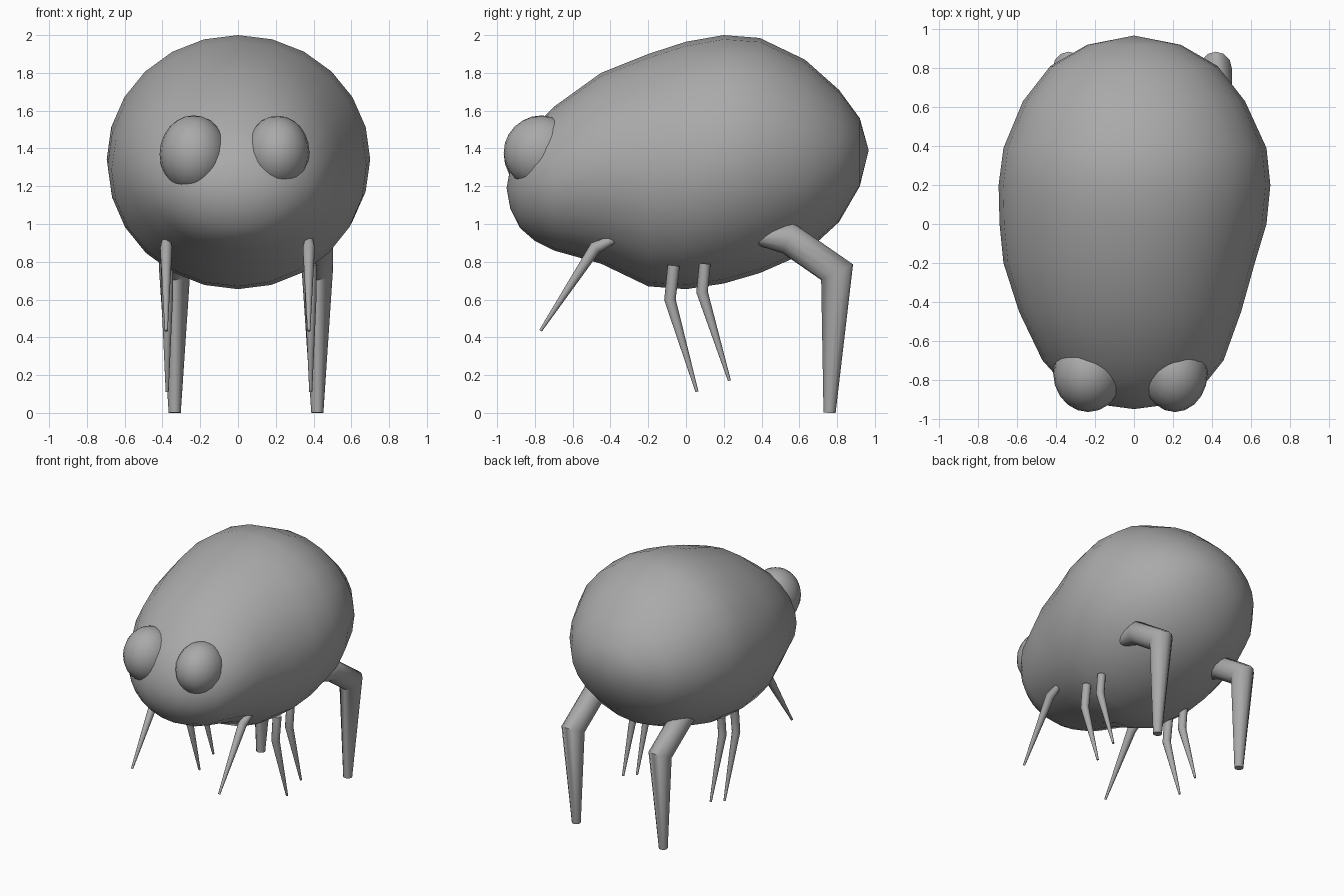
import bpy, bmesh, math
from mathutils import Vector

if "Cube" in bpy.data.objects:
    bpy.data.objects.remove(bpy.data.objects["Cube"])

grey = bpy.data.materials.new("grey")
grey.diffuse_color = (0.4, 0.4, 0.4, 1)
grey.use_nodes = True
grey.node_tree.nodes["Principled BSDF"].inputs["Base Color"].default_value = grey.diffuse_color


def finish(name, bm, angle=60):
    bmesh.ops.recalc_face_normals(bm, faces=bm.faces)
    me = bpy.data.meshes.new(name)
    bm.to_mesh(me)
    bm.free()
    me.materials.append(grey)
    ob = bpy.data.objects.new(name, me)
    bpy.context.collection.objects.link(ob)
    bpy.context.view_layer.objects.active = ob
    ob.select_set(True)
    bpy.ops.object.shade_smooth_by_angle(angle=math.radians(angle))
    ob.select_set(False)
    return ob


def bridge(bm, rings):
    for a, b in zip(rings, rings[1:]):
        n = len(a)
        for i in range(n):
            bm.faces.new((a[i], a[(i + 1) % n], b[(i + 1) % n], b[i]))


# Body: oval sections along y (y, bottom, top, left half width, right half width)
sections = [
    (-0.93, 1.08, 1.30, 0.15, 0.15), (-0.88, 0.98, 1.43, 0.28, 0.28),
    (-0.80, 0.91, 1.52, 0.38, 0.38), (-0.70, 0.86, 1.62, 0.47, 0.46),
    (-0.45, 0.79, 1.80, 0.59, 0.55), (-0.20, 0.67, 1.90, 0.67, 0.62),
    (0.00, 0.655, 1.965, 0.69, 0.68), (0.20, 0.685, 2.0, 0.695, 0.70),
    (0.39, 0.74, 1.985, 0.67, 0.68), (0.63, 0.845, 1.87, 0.57, 0.57),
    (0.81, 1.01, 1.71, 0.43, 0.43), (0.92, 1.20, 1.56, 0.24, 0.24)]
N = 24
bm = bmesh.new()
rings = []
for y, zb, zt, wl, wr in sections:
    ring = []
    for i in range(N):
        a = 2 * math.pi * i / N
        c = math.cos(a)
        ring.append(bm.verts.new((c * (wr if c > 0 else wl), y,
                                  (zb + zt) / 2 + math.sin(a) * (zt - zb) / 2)))
    rings.append(ring)
bridge(bm, rings)
for ring, tip in ((rings[0], (0, -0.95, 1.19)), (rings[-1], (0, 0.967, 1.39))):
    t = bm.verts.new(tip)
    for i in range(N):
        bm.faces.new((ring[i], ring[(i + 1) % N], t))
finish("body", bm, 80)

# Bulging eyes
for name, loc, size in (("left_eye", (-0.235, -0.765, 1.37), (0.18, 0.2, 0.205)),
                        ("right_eye", (0.21, -0.765, 1.38), (0.168, 0.2, 0.193))):
    bm = bmesh.new()
    bmesh.ops.create_uvsphere(bm, u_segments=20, v_segments=12, radius=1)
    for v in bm.verts:
        v.co = Vector([l + s * c for l, s, c in zip(loc, size, v.co)])
    finish(name, bm, 80)


def leg(name, x, path, sides=12):
    """Tapered bent tube in the plane at x; path holds (y, z, radius)."""
    bm = bmesh.new()
    pts = [Vector((x, y, z)) for y, z, r in path]
    side = Vector((1, 0, 0))
    rings = []
    for k, p in enumerate(pts):
        d_in = (p - pts[k - 1]).normalized() if k else None
        d_out = (pts[k + 1] - p).normalized() if k < len(pts) - 1 else None
        t = ((d_in or d_out) + (d_out or d_in)).normalized()
        miter = 1 / max(0.6, t.dot(d_in or d_out))
        up = side.cross(t)
        r = path[k][2]
        rings.append([bm.verts.new(p + r * (side * math.cos(a) + up * math.sin(a) * miter))
                      for a in (2 * math.pi * i / sides for i in range(sides))])
    bridge(bm, rings)
    bm.faces.new(rings[0])
    bm.faces.new(rings[-1])
    finish(name, bm, 50)


# Legs on both sides: (name, left x, right x, path)
legs = [
    ("front_leg", -0.38, 0.375,
     [(-0.36, 0.93, 0.02), (-0.48, 0.875, 0.032), (-0.77, 0.435, 0.008)]),
    ("second_leg", -0.375, 0.385,
     [(-0.065, 0.78, 0.032), (-0.085, 0.6, 0.03), (0.058, 0.112, 0.008)]),
    ("third_leg", -0.375, 0.385,
     [(0.1, 0.79, 0.03), (0.085, 0.64, 0.03), (0.23, 0.17, 0.008)]),
    ("hind_leg", -0.335, 0.42,
     [(0.36, 0.935, 0.04), (0.54, 0.925, 0.082), (0.80, 0.745, 0.082), (0.76, 0.0, 0.032)])]
for name, lx, rx, path in legs:
    leg("left_" + name, lx, path)
    leg("right_" + name, rx, path)
